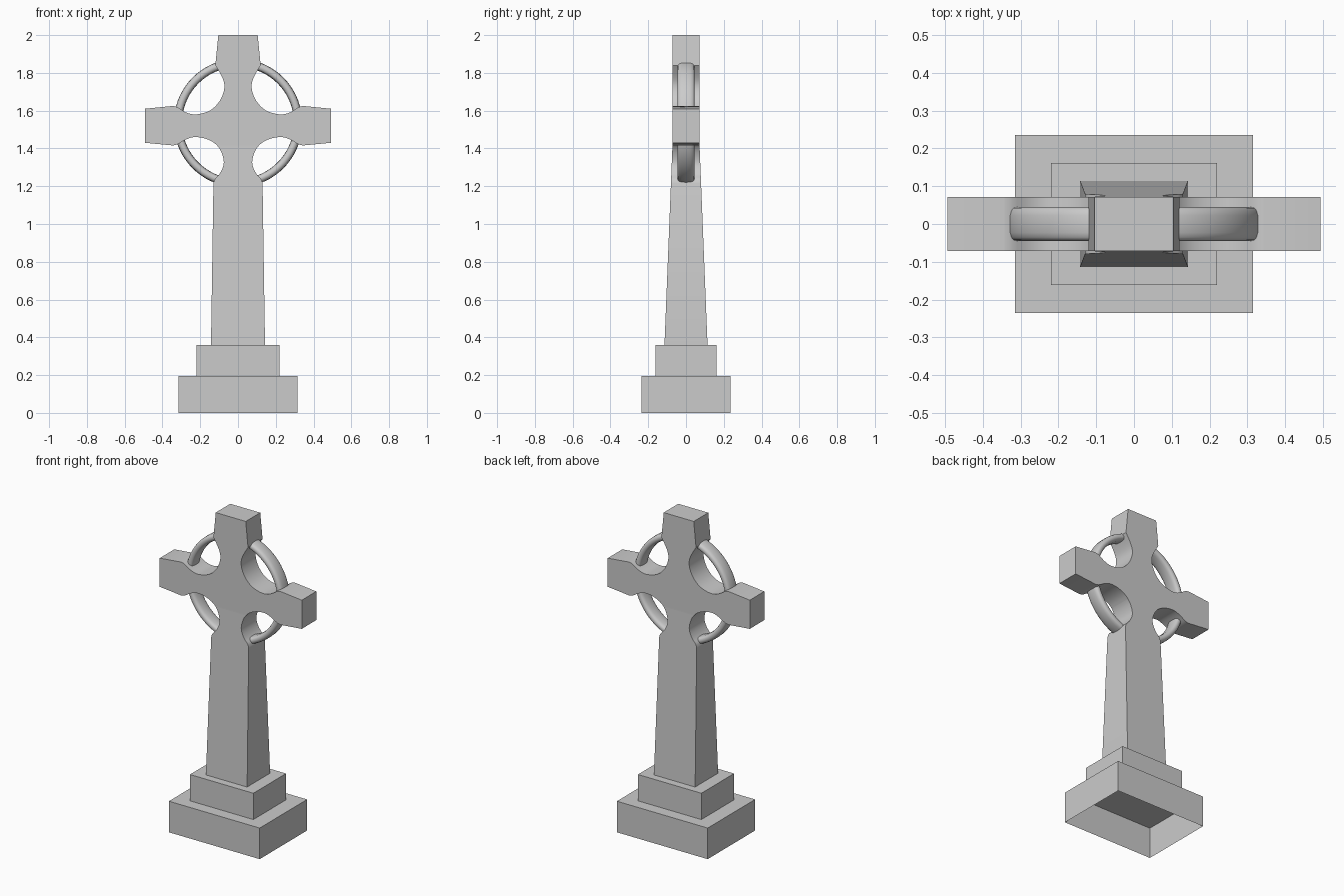
import bpy, bmesh, math
from mathutils import Vector

if "Cube" in bpy.data.objects:
    bpy.data.objects.remove(bpy.data.objects["Cube"])


def finish(name, bm, angle=35):
    bmesh.ops.recalc_face_normals(bm, faces=bm.faces)
    me = bpy.data.meshes.new(name)
    bm.to_mesh(me)
    bm.free()
    ob = bpy.data.objects.new(name, me)
    bpy.context.collection.objects.link(ob)
    bpy.ops.object.select_all(action='DESELECT')
    ob.select_set(True)
    bpy.context.view_layer.objects.active = ob
    bpy.ops.object.shade_smooth_by_angle(angle=math.radians(angle))
    return ob


def open_block(name, hx, hy, z0, z1):
    """Box without a bottom face."""
    bm = bmesh.new()
    bmesh.ops.create_cube(bm, size=1)
    for v in bm.verts:
        v.co = (v.co.x * 2 * hx, v.co.y * 2 * hy, z1 if v.co.z > 0 else z0)
    bottom = [f for f in bm.faces if f.calc_center_median().z < z0 + 1e-4]
    bmesh.ops.delete(bm, geom=bottom, context='FACES_ONLY')
    return finish(name, bm)


def smooth_path(pts, steps=3):
    """Catmull-Rom curve through the points."""
    p = [Vector(q) for q in [pts[0]] + pts + [pts[-1]]]
    out = []
    for a, b, c, d in zip(p, p[1:], p[2:], p[3:]):
        for i in range(steps):
            t = i / steps
            out.append(0.5 * (2 * b + (c - a) * t + (2 * a - 5 * b + 4 * c - d) * t * t
                              + (3 * b - a - 3 * c + d) * t ** 3))
    return [tuple(v) for v in out] + [pts[-1]]


# Stepped plinth
open_block("lower_plinth", 0.315, 0.235, 0.0, 0.195)
open_block("upper_plinth", 0.22, 0.162, 0.195, 0.36)

# Cross outline, right half from top to bottom (x, z)
upper_notch = [(0.12, 1.84), (0.09, 1.79), (0.073, 1.745), (0.076, 1.70),
               (0.098, 1.65), (0.135, 1.61), (0.18, 1.588), (0.235, 1.58),
               (0.28, 1.593), (0.32, 1.618), (0.345, 1.625)]
lower_notch = [(0.345, 1.416), (0.32, 1.422), (0.28, 1.445), (0.235, 1.46),
               (0.18, 1.454), (0.13, 1.432), (0.095, 1.395), (0.076, 1.34),
               (0.08, 1.30), (0.10, 1.262), (0.122, 1.238), (0.13, 1.215)]
half = ([(0.104, 2.0)] + smooth_path(upper_notch) + [(0.493, 1.61), (0.493, 1.43)]
        + smooth_path(lower_notch) + [(0.143, 0.36)])
outline = half + [(-x, z) for x, z in reversed(half)]

# Cross body: extruded outline, thickening below the arms
KINK = 1.41
bm = bmesh.new()
face = bm.faces.new([bm.verts.new((x, -1, z)) for x, z in outline])
ext = bmesh.ops.extrude_face_region(bm, geom=[face], use_keep_orig=True)
for v in ext['geom']:
    if isinstance(v, bmesh.types.BMVert):
        v.co.y = 1
bmesh.ops.bisect_plane(bm, geom=bm.verts[:] + bm.edges[:] + bm.faces[:],
                       plane_co=(0, 0, KINK), plane_no=(0, 0, 1))
for v in bm.verts:
    v.co.y *= 0.072 + 0.042 * max(0, (KINK - v.co.z) / (KINK - 0.36))
finish("cross_body", bm, 32)

# Ring around the crossing, with a rounded section
R, RZ, HR, HY, N, M = 0.318, 1.535, 0.022, 0.045, 72, 16


def soft(c):
    return math.copysign(abs(c) ** 0.7, c)


bm = bmesh.new()
loops = []
for i in range(N):
    a = 2 * math.pi * i / N
    loop = []
    for j in range(M):
        b = 2 * math.pi * j / M
        r = R + HR * soft(math.cos(b))
        loop.append(bm.verts.new((r * math.cos(a), HY * soft(math.sin(b)), RZ + r * math.sin(a))))
    loops.append(loop)
for i in range(N):
    p, q = loops[i], loops[(i + 1) % N]
    for j in range(M):
        k = (j + 1) % M
        bm.faces.new((p[j], p[k], q[k], q[j]))
finish("ring", bm, 60)
